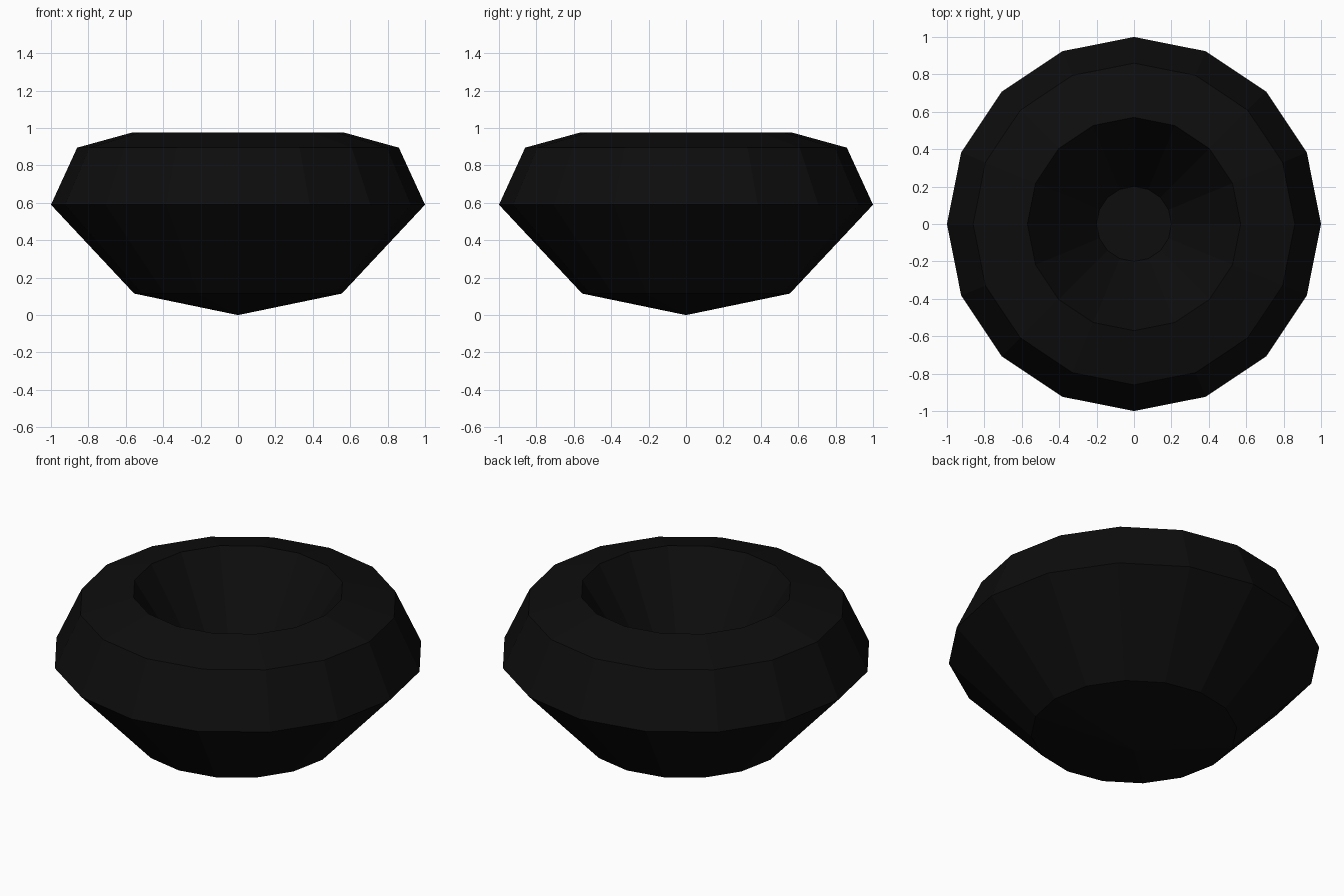
import bpy, bmesh, math

if "Cube" in bpy.data.objects:
    bpy.data.objects.remove(bpy.data.objects["Cube"])

SIDES = 16
# Lathe profile (radius, height): underside, shoulder, rim, then down into the hollow
PROFILE = [(0.555, 0.115), (1.0, 0.59), (0.86, 0.895), (0.57, 0.975), (0.2, 0.38)]

black = bpy.data.materials.new("near_black")
black.diffuse_color = (0.004, 0.004, 0.004, 1)
black.use_nodes = True
black.node_tree.nodes["Principled BSDF"].inputs["Base Color"].default_value = black.diffuse_color

bm = bmesh.new()


def ring(r, z):
    return [bm.verts.new((r * math.cos(2 * math.pi * i / SIDES),
                          r * math.sin(2 * math.pi * i / SIDES), z)) for i in range(SIDES)]


rings = [ring(r, z) for r, z in PROFILE]
tip = bm.verts.new((0, 0, 0))

# Faceted walls
for a, b in zip(rings, rings[1:]):
    for i in range(SIDES):
        j = (i + 1) % SIDES
        bm.faces.new((a[i], a[j], b[j], b[i]))

# Shallow pointed base and flat hollow floor
for i in range(SIDES):
    bm.faces.new((tip, rings[0][(i + 1) % SIDES], rings[0][i]))
bm.faces.new(rings[-1])
bmesh.ops.recalc_face_normals(bm, faces=bm.faces)

mesh = bpy.data.meshes.new("bowl")
bm.to_mesh(mesh)
bm.free()
mesh.materials.append(black)
bowl = bpy.data.objects.new("bowl", mesh)
bpy.context.collection.objects.link(bowl)
